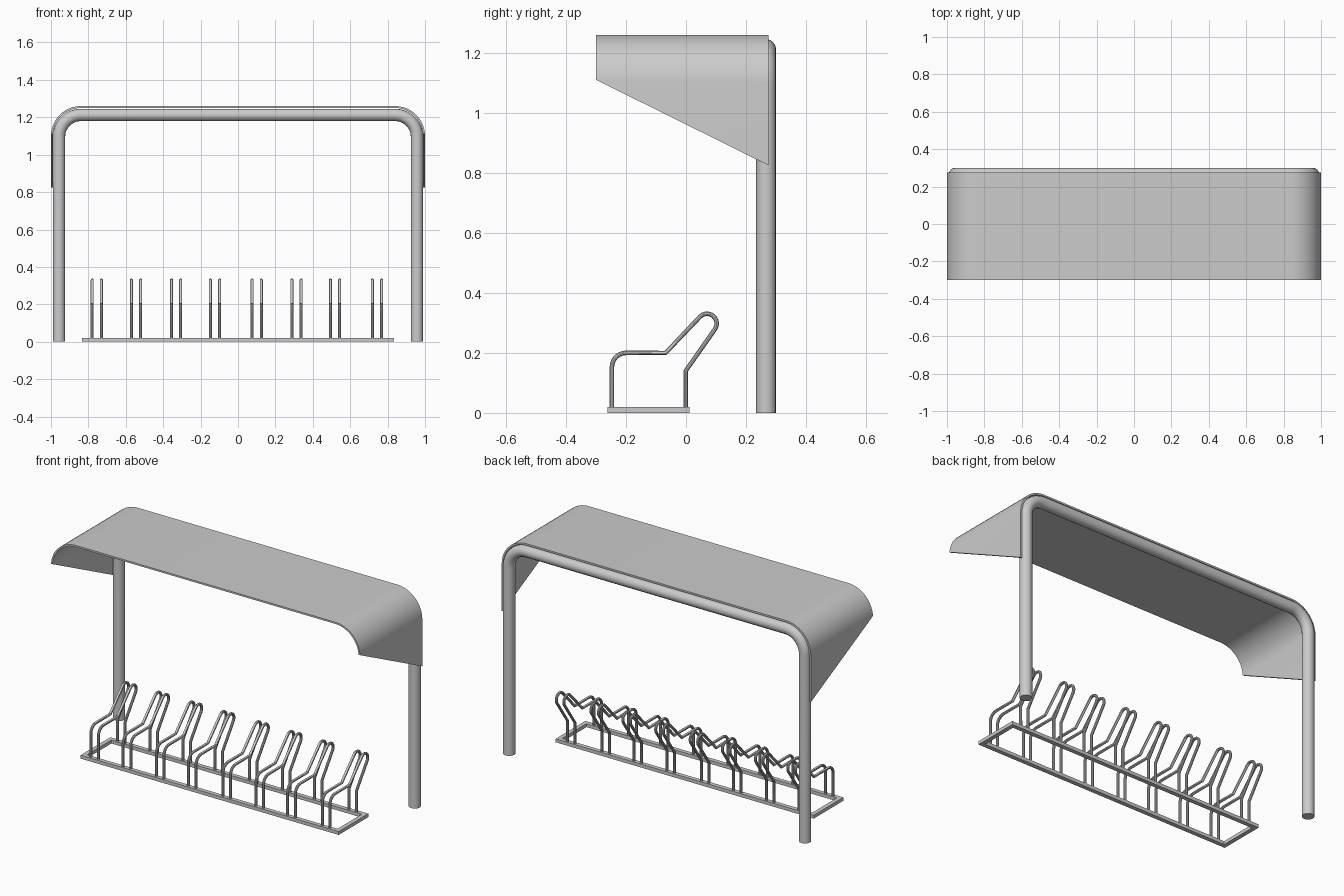
import bpy, bmesh
from math import sin, cos, radians
from mathutils import Vector

if "Cube" in bpy.data.objects:
    bpy.data.objects.remove(bpy.data.objects["Cube"])


def arc(cx, cy, r, a0, a1, n):
    return [(cx + r * cos(radians(a0 + (a1 - a0) * i / n)),
             cy + r * sin(radians(a0 + (a1 - a0) * i / n))) for i in range(n + 1)]


def smooth(obj, angle=35):
    bpy.ops.object.select_all(action='DESELECT')
    obj.select_set(True)
    bpy.context.view_layer.objects.active = obj
    bpy.ops.object.shade_smooth_by_angle(angle=radians(angle))


def mesh_object(name, bm):
    bmesh.ops.recalc_face_normals(bm, faces=bm.faces[:])
    me = bpy.data.meshes.new(name)
    bm.to_mesh(me)
    bm.free()
    obj = bpy.data.objects.new(name, me)
    bpy.context.collection.objects.link(obj)
    return obj


def tube(name, points, radius, res):
    cu = bpy.data.curves.new(name, 'CURVE')
    cu.dimensions = '3D'
    cu.bevel_depth = radius
    cu.bevel_resolution = res
    cu.use_fill_caps = True
    sp = cu.splines.new('POLY')
    sp.points.add(len(points) - 1)
    for p, co in zip(sp.points, points):
        p.co = (*co, 1)
    obj = bpy.data.objects.new(name, cu)
    bpy.context.collection.objects.link(obj)
    bpy.ops.object.select_all(action='DESELECT')
    obj.select_set(True)
    bpy.context.view_layer.objects.active = obj
    bpy.ops.object.convert(target='MESH')
    obj = bpy.context.view_layer.objects.active
    smooth(obj)
    return obj


def arch(half, top, r, bottom, n=12):
    """Upside-down U outline in x, z with rounded corners."""
    right = arc(half - r, top - r, r, 90, 0, n) + [(half, bottom)]
    return [(-x, z) for x, z in reversed(right)] + right


# Bent tube support frame at the back
tube("support_frame", [(x, 0.267, z) for x, z in arch(0.957, 1.2125, 0.117, 0)], 0.033, 6)

# Curved canopy: arch strip extruded front to back, lower edge cut on a slant
outer = arch(1.0, 1.26, 0.16, 0.7)
inner = arch(0.99, 1.25, 0.15, 0.7)
bm = bmesh.new()
rings = [[[bm.verts.new((x, y, z)) for x, z in prof] for prof in (outer, inner)]
         for y in (-0.3, 0.275)]
(fo, fi), (bo, bi) = rings
for i in range(len(outer) - 1):
    for a, b in ((fo, bo), (fi, bi), (fo, fi), (bo, bi)):
        bm.faces.new((a[i], a[i + 1], b[i + 1], b[i]))
normal = Vector((0, -0.285, -0.575))
bmesh.ops.bisect_plane(bm, geom=bm.verts[:] + bm.edges[:] + bm.faces[:],
                       plane_co=(0, -0.3, 1.11), plane_no=normal, clear_outer=True)
bmesh.ops.holes_fill(bm, edges=[e for e in bm.edges if e.is_boundary], sides=0)
smooth(mesh_object("canopy", bm))

# Rectangular base frame of the bike rack
bm = bmesh.new()
loops = []
for inset in (0, 0.025):
    x, y0, y1 = 0.835 - inset, -0.262 + inset, 0.012 - inset
    for z in (0, 0.02):
        loops.append([bm.verts.new((px, py, z))
                      for px, py in ((-x, y0), (x, y0), (x, y1), (-x, y1))])
for a, b in ((0, 1), (1, 3), (3, 2), (2, 0)):
    for i in range(4):
        j = (i + 1) % 4
        bm.faces.new((loops[a][i], loops[a][j], loops[b][j], loops[b][i]))
mesh_object("rack_base", bm)

# Wheel holders: pairs of bent hoops (path in y, z)
path = [(-0.247, 0.01)] + arc(-0.2, 0.153, 0.047, 180, 90, 6)
path += [(-0.068, 0.2)] + arc(0.07, 0.298, 0.0325, 135, -34.7, 10)
path += [(-0.001, 0.14), (-0.001, 0.01)]
hoop = None
for k, cx in enumerate((-0.755, -0.545, -0.331, -0.123, 0.1, 0.313, 0.519, 0.743)):
    for side in (-1, 1):
        name = f"wheel_hoop_{k + 1}_{'left' if side < 0 else 'right'}"
        if hoop is None:
            hoop = tube(name, [(0, y, z) for y, z in path], 0.008, 3)
            obj = hoop
        else:
            obj = bpy.data.objects.new(name, hoop.data)
            bpy.context.collection.objects.link(obj)
        obj.name = name
        obj.location.x = cx + side * 0.0245
